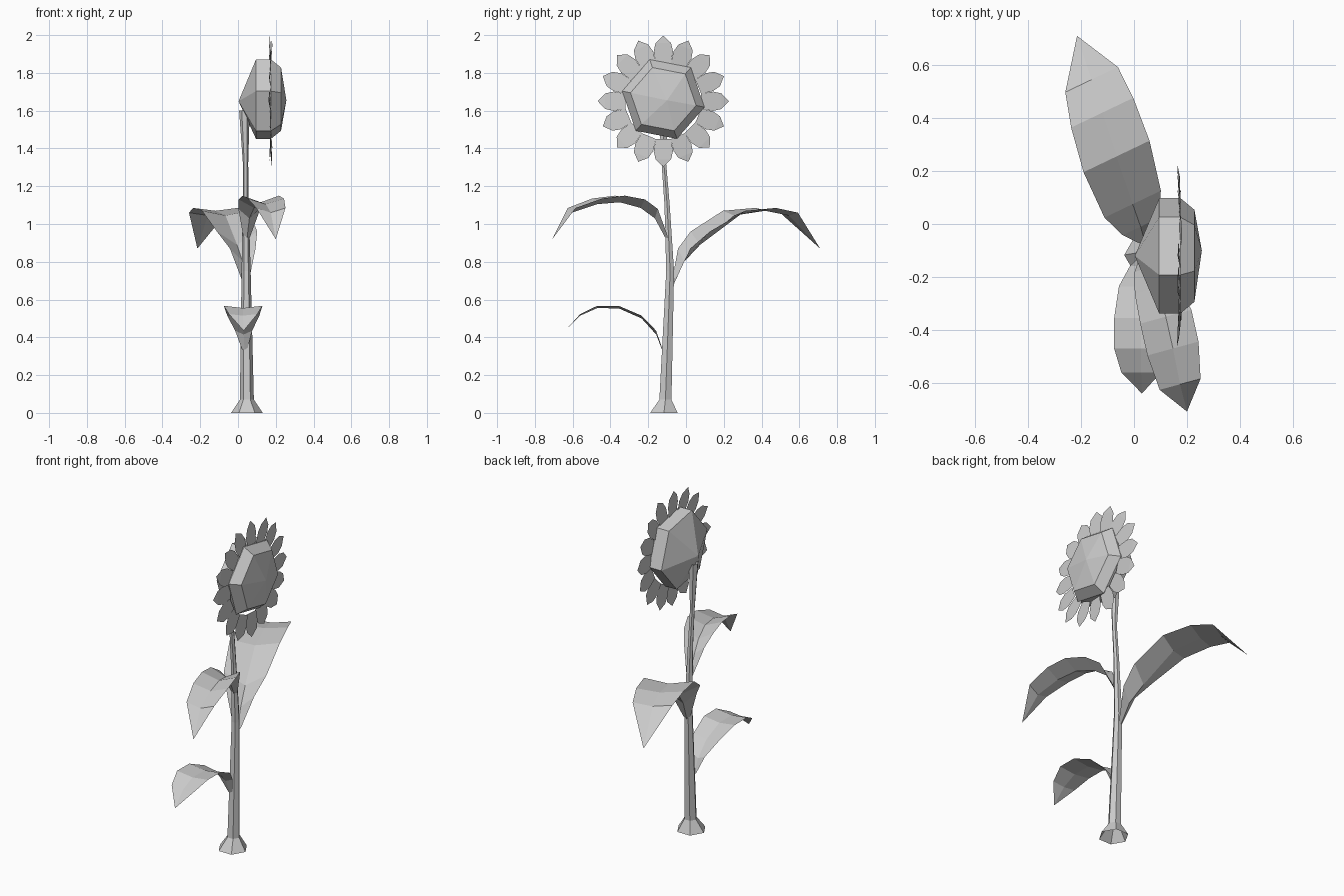
import bpy, math, random
from mathutils import Vector

if "Cube" in bpy.data.objects:
    bpy.data.objects.remove(bpy.data.objects["Cube"])

random.seed(4)


def make(name, verts, faces):
    me = bpy.data.meshes.new(name)
    me.from_pydata([tuple(v) for v in verts], [], faces)
    me.update()
    ob = bpy.data.objects.new(name, me)
    bpy.context.collection.objects.link(ob)
    return ob


def bridge(rings, n):
    """Quads joining consecutive rings of n vertices."""
    return [(r * n + i, r * n + (i + 1) % n, (r + 1) * n + (i + 1) % n, (r + 1) * n + i)
            for r in range(rings - 1) for i in range(n)]


# Stem: six-sided, flared foot, gentle bend (x, y, z, radius)
path = [(.047, -.117, 0, .084), (.047, -.109, .07, .037), (.043, -.084, .75, .024),
        (.041, -.1, 1.1, .016), (.04, -.117, 1.32, .014), (.034, -.12, 1.6, .028)]
verts = [(x + r * math.cos(math.pi / 3 * i), y + r * math.sin(math.pi / 3 * i), z)
         for x, y, z, r in path for i in range(6)]
make("stem", verts, bridge(len(path), 6))

# Seed head: six-sided lens whose axis points along +x (x, radius)
CY, CZ = -.12, 1.655
prof = [(.095, .222), (.175, .222), (.228, .177)]
verts = []
for x, r in prof:
    for i in range(6):
        a = math.radians(49 + 60 * i)
        verts.append((x, CY + r * math.cos(a), CZ + .006 + r * math.sin(a)))
verts += [(.003, CY, CZ - .005), (.256, CY + .02, CZ)]
faces = bridge(3, 6)
for i in range(6):
    j = (i + 1) % 6
    faces += [(18, j, i), (19, 12 + i, 12 + j)]
make("seed_head", verts, faces)

# Petals: a ring of sixteen thin pointed blades
verts, faces = [], []
outline = [(.2, -.04), (.2, .04), (.264, .051), (.308, .041), (.347, 0), (.308, -.041), (.264, -.051)]
for k in range(16):
    a = math.pi / 2 + 2 * math.pi * k / 16
    u = Vector((0, math.cos(a), math.sin(a)))
    v = Vector((0, -math.sin(a), math.cos(a)))
    tilt = random.uniform(-.01, .01)
    b = len(verts)
    for r, w in outline:
        x = .173 + (.003 if w > 0 else -.003) + tilt * (r - .2) / .15
        verts.append(Vector((x, CY, CZ - .005)) + u * r + v * w)
    faces += [(b, b + 1, b + 2, b + 6), (b + 6, b + 2, b + 3, b + 5), (b + 5, b + 3, b + 4)]
make("petals", verts, faces)


# Leaves: midrib points (x, y, z, half width, edge lift) ending in a tip
def leaf(name, mids, tip, side):
    side = Vector(side).normalized()
    verts, faces = [], []
    for x, y, z, w, lift in mids:
        m, up = Vector((x, y, z)), Vector((0, 0, lift))
        verts += [m - side * w + up, m, m + side * w + up]
    for r in range(len(mids) - 1):
        for i in (0, 1):
            b = 3 * r + i
            faces.append((b, b + 1, b + 4, b + 3))
    b, t = 3 * len(mids) - 3, len(verts)
    verts.append(tip)
    faces += [(b, b + 1, t), (b + 1, b + 2, t)]
    make(name, verts, faces)


leaf("lower_leaf", [(.035, -.125, .33, .015, .01), (.03, -.158, .415, .045, .02),
                    (.028, -.235, .5, .085, .015), (.027, -.355, .553, .102, .013),
                    (.027, -.47, .555, .102, .012), (.027, -.56, .515, .075, .008)],
     (.03, -.64, .435), (1, 0, 0))
leaf("upper_leaf", [(.045, -.095, .9, .015, .02), (.06, -.165, 1.03, .06, .05),
                    (.085, -.24, 1.085, .085, .045), (.12, -.35, 1.115, .1, .035),
                    (.147, -.47, 1.105, .1, .03), (.174, -.605, 1.06, .08, .025)],
     (.2, -.708, .92), (.96, .26, 0))
leaf("large_leaf", [(.04, -.065, .68, .02, .02), (.025, -.01, .8, .075, .07),
                    (-.005, .075, .89, .118, .07), (-.066, .255, 1.045, .138, .025),
                    (-.12, .42, 1.07, .13, .015), (-.16, .545, 1.045, .11, .015)],
     (-.215, .71, .87), (.9, .43, 0))
